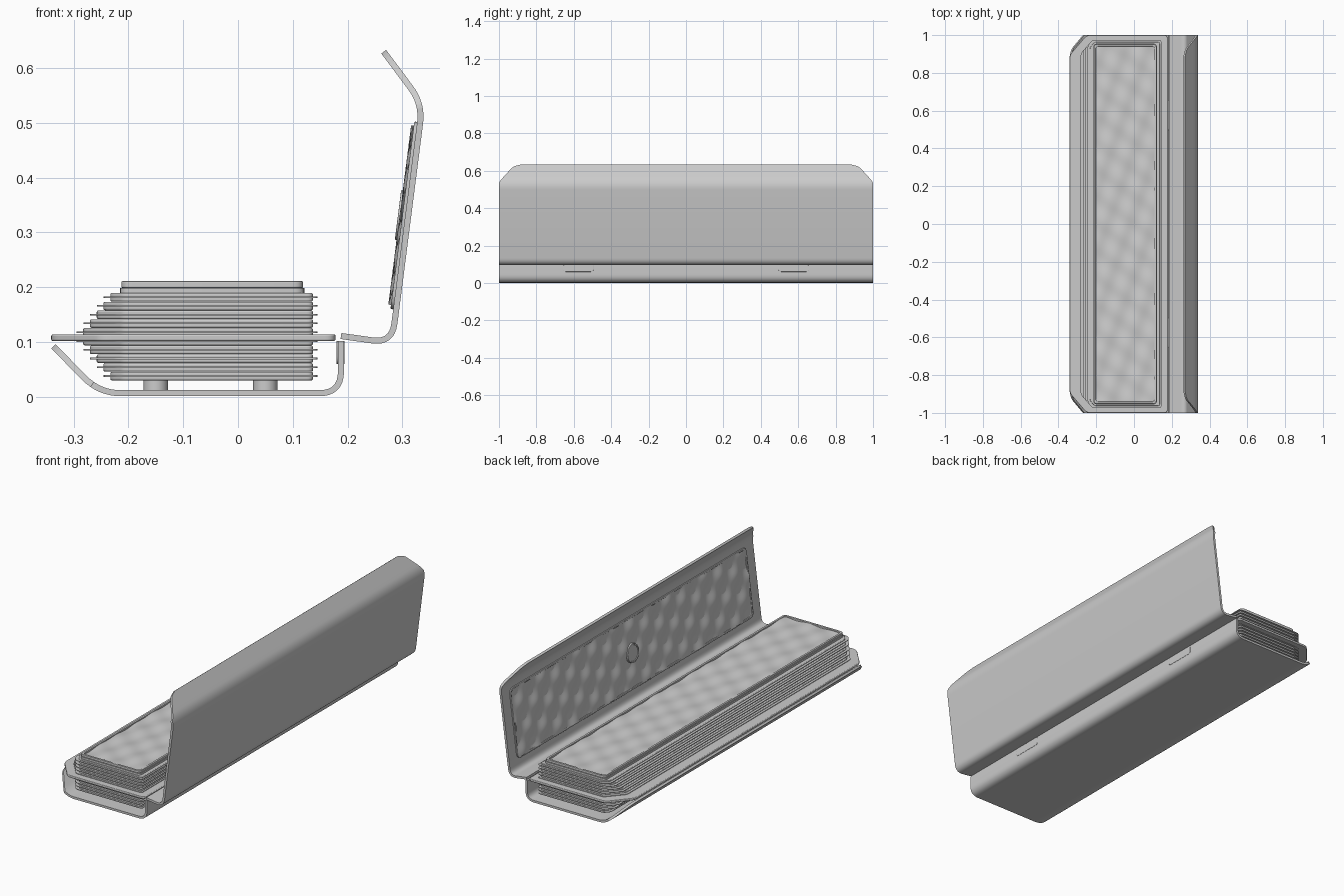
import bpy, bmesh, math
from mathutils import Vector as V, Matrix

if "Cube" in bpy.data.objects:
    bpy.data.objects.remove(bpy.data.objects["Cube"])

def finish(name, bm, mat=None, angle=35):
    bmesh.ops.recalc_face_normals(bm, faces=bm.faces)
    me = bpy.data.meshes.new(name)
    bm.to_mesh(me)
    bm.free()
    ob = bpy.data.objects.new(name, me)
    bpy.context.collection.objects.link(ob)
    if mat:
        ob.matrix_world = mat
    bpy.ops.object.select_all(action='DESELECT')
    ob.select_set(True)
    bpy.context.view_layer.objects.active = ob
    bpy.ops.object.shade_smooth_by_angle(angle=math.radians(angle))
    return ob

def rounded(pts, r, closed=True, seg=6):
    """Replace the corners of a polyline by arcs (quadratic blends)."""
    pts = [V(p) for p in pts]
    n, out = len(pts), []
    for i, p in enumerate(pts):
        if not closed and i in (0, n - 1):
            out.append(p)
            continue
        a, b = pts[i - 1] - p, pts[(i + 1) % n] - p
        d = min(r, a.length * .48, b.length * .48)
        s, e = p + a.normalized() * d, p + b.normalized() * d
        for k in range(seg + 1):
            t = k / seg
            out.append(s * (1 - t) ** 2 + p * 2 * t * (1 - t) + e * t * t)
    return out

def prism(name, pts, z0, z1, bevel=0, hole=None, mat=None):
    """Extruded outline, optionally a ring with a matching inner outline."""
    bm = bmesh.new()
    loops = [[bm.verts.new((p.x, p.y, z)) for p in o]
             for o in ([pts, hole] if hole else [pts]) for z in (z0, z1)]
    n = len(pts)
    pairs = [(0, 1), (2, 3), (0, 2), (1, 3)] if hole else [(0, 1)]
    for a, b in pairs:
        for i in range(n):
            j = (i + 1) % n
            bm.faces.new((loops[a][i], loops[a][j], loops[b][j], loops[b][i]))
    if not hole:
        bm.faces.new(loops[0])
        bm.faces.new(loops[1])
    ob = finish(name, bm, mat)
    if bevel:
        m = ob.modifiers.new("bevel", 'BEVEL')
        m.width, m.segments, m.limit_method = bevel, 3, 'ANGLE'
        m.angle_limit = math.radians(60)
    return ob

def shell(name, path, r, t, cut):
    """Bent sheet: profile in xz, spanning y; the last stretch tapers at both ends."""
    pts = rounded(path, r, False, 8)
    a, b = pts[-2], pts[-1]
    pts[-1:] = [a.lerp(b, k) for k in (.25, .5, .75, .88, .95, 1)]
    s, lens = 0, []
    for i in range(len(pts)):
        s += (pts[i] - pts[i - 1]).length if i else 0
        lens.append(s)
    bm, rows = bmesh.new(), []
    for i, p in enumerate(pts):
        d = (pts[min(i + 1, len(pts) - 1)] - pts[max(i - 1, 0)]).normalized()
        nrm = V((-d.y, d.x)) * t / 2
        f = max(0, 1 - (s - lens[i]) / cut)
        w = 1 - .085 * f - .03 * max(0, f - .88) / .12
        q, o = p + nrm, p - nrm
        rows.append([bm.verts.new(c) for c in
                     ((q.x, -w, q.y), (q.x, w, q.y), (o.x, w, o.y), (o.x, -w, o.y))])
    for A, B in zip(rows, rows[1:]):
        for k in range(4):
            bm.faces.new((A[k], A[(k + 1) % 4], B[(k + 1) % 4], B[k]))
    bm.faces.new(rows[0])
    bm.faces.new(rows[-1])
    return finish(name, bm)

def wavy(name, w, l, amp, base, mat):
    """Egg-crate foam pad in its local xy plane."""
    bm = bmesh.new()
    bmesh.ops.create_grid(bm, x_segments=40, y_segments=200, size=1)
    for v in bm.verts:
        x, y = v.co.x * w / 2, v.co.y * l / 2
        h = math.sin(2 * math.pi * (x / .15 + y / .5)) * math.sin(2 * math.pi * (y / .2 - x / .6))
        v.co = (x, y, base + amp * h)
    return finish(name, bm, mat, 180)

def rect(w, l, r):
    return rounded([(-w/2, -l/2), (w/2, -l/2), (w/2, l/2), (-w/2, l/2)], r)

def outline(x0, x1, y, cx, cy, r):
    """Rectangle with the two -x corners cut off."""
    return rounded([(x0, -y + cy), (x0 + cx, -y), (x1, -y), (x1, y),
                    (x0 + cx, y), (x0, y - cy)], r)

# outer case
shell("base_shell", [(.188, .102), (.188, .0065), (-.253, .0065), (-.337, .092)], .04, .011, .1)
shell("lid_shell", [(.188, .111), (.281, .098), (.337, .535), (.266, .63)], .036, .011, .115)

# hinge tabs
for y in (-.575, .575):
    m = Matrix.Translation((.187, y, .081)) @ Matrix.Rotation(math.pi / 2, 4, 'Y')
    prism("hinge_tab", rect(.042, .16, .014), -.007, .0075, .001, mat=m)

# seam flange around the stack
prism("seam_flange", outline(-.341, .178, 1, .09, .105, .02), .102, .114, .003)

# layered stack with fins
N = 10
for i in range(N):
    z = .03 + i * .016
    zm = z + .008
    x0 = -.295 + .062 * abs(zm - .11) / .08
    c = max(.015, -.215 - x0)
    prism("stack_layer", outline(x0 + .006, .137, .963, c, c * 1.15, .012), z, z + .0155, .003)
    prism("stack_fin", outline(x0 - .006, .145, .973, c, c * 1.15, .012), z + .0065, z + .0095)

# upper tray and its foam
T = Matrix.Translation((-.047, 0, 0))
prism("tray_body", rect(.336, 1.91, .02), .185, .199, mat=T)
prism("tray_rim", rect(.332, 1.904, .02), .199, .211, .002, hole=rect(.31, 1.882, .014), mat=T)
wavy("tray_foam", .316, 1.888, .004, .205, T)

# lid foam, frame and round button, in the tilted lid plane
up = V((.127, 0, 1)).normalized()
out = V((-up.z, 0, up.x))
L = Matrix((up, V((0, 1, 0)), out)).transposed().to_4x4()
L.translation = V((.3115, 0, .33)) + out * .0055
prism("lid_foam_frame", rect(.345, 1.88, .03), -.001, .006, .002, hole=rect(.325, 1.86, .022), mat=L)
wavy("lid_foam", .33, 1.865, .006, .005, L)
circle = lambda r: [V((r * math.cos(a * math.pi / 16), r * math.sin(a * math.pi / 16))) for a in range(32)]
prism("lid_button_ring", circle(.046), 0, .014, .002, hole=circle(.038), mat=L)
prism("lid_button", circle(.038), 0, .011, mat=L)

# feet between stack and base
for x in (-.15, .05):
    for y in (-.6, .6):
        prism("foot", circle(.0225), .008, .032, mat=Matrix.Translation((x, y, 0)))
